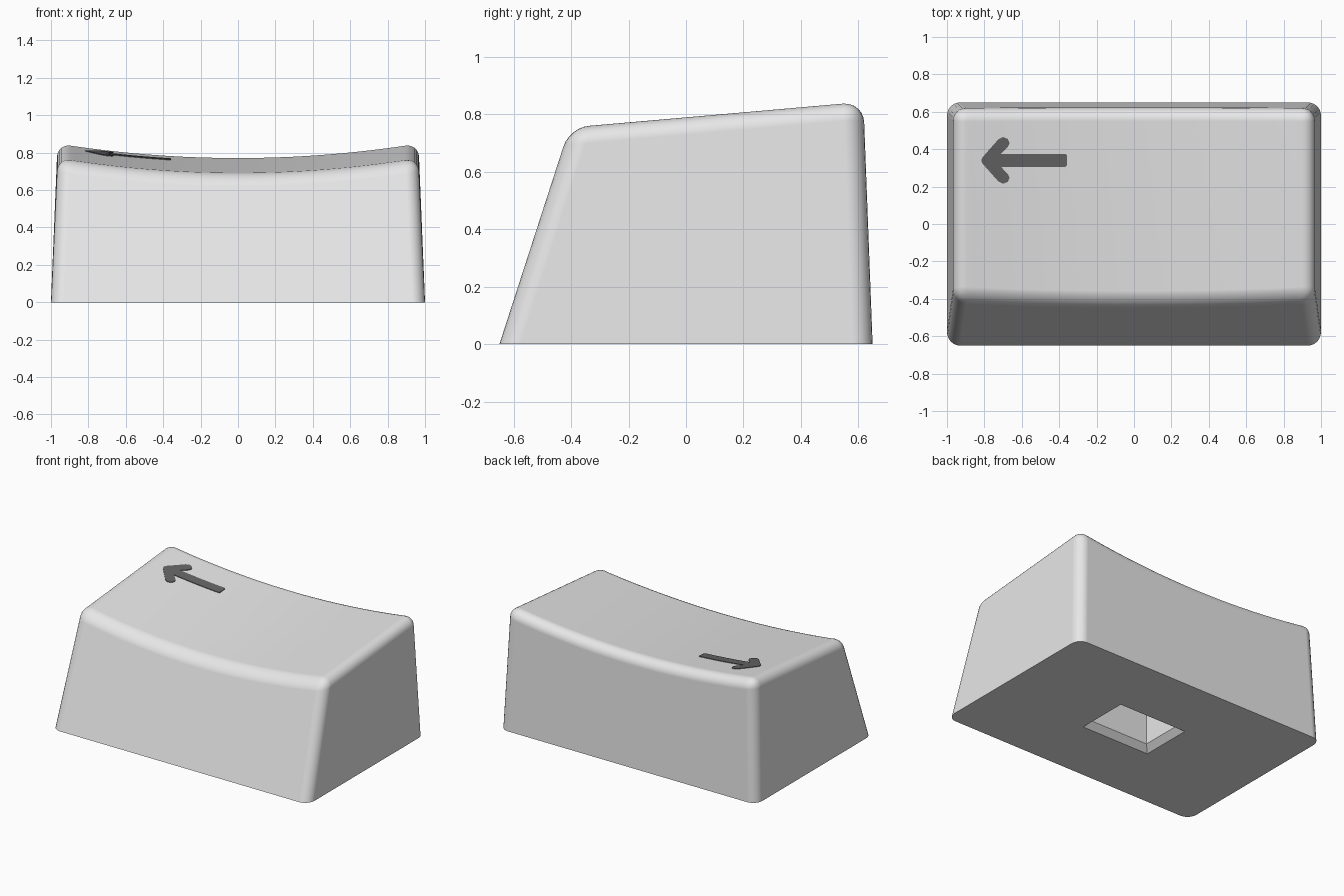
import bpy, bmesh, math

if "Cube" in bpy.data.objects:
    bpy.data.objects.remove(bpy.data.objects["Cube"], do_unlink=True)


def material(name, rgb):
    mat = bpy.data.materials.new(name)
    mat.use_nodes = True
    mat.diffuse_color = (*rgb, 1)
    mat.node_tree.nodes["Principled BSDF"].inputs["Base Color"].default_value = (*rgb, 1)
    return mat


def make_object(name, bm, mat):
    bmesh.ops.recalc_face_normals(bm, faces=bm.faces[:])
    mesh = bpy.data.meshes.new(name)
    bm.to_mesh(mesh)
    bm.free()
    mesh.materials.append(mat)
    obj = bpy.data.objects.new(name, mesh)
    bpy.context.collection.objects.link(obj)
    return obj


light_grey = material("light grey", (0.8, 0.8, 0.8))
dark_grey = material("dark grey", (0.13, 0.13, 0.13))

# Dished top surface: sloped towards the front, hollow across x
BASE, SLOPE, DISH = 0.723, 0.087, 0.083


def top_z(x, y):
    return BASE + SLOPE * y + DISH * x * x


def rim_point(x, foot_y, lean):
    """Where a leaning wall, starting at foot_y on the floor, meets the top."""
    z = (BASE + SLOPE * foot_y + DISH * x * x) / (1 - SLOPE * lean)
    return (x, foot_y + lean * z, z)


# Key body: tapered block with a dished top and rounded edges
bm = bmesh.new()
N = 20
xs = [0.965 * (2 * i / N - 1) for i in range(N + 1)]
front = [bm.verts.new(rim_point(x, -0.65, 0.324)) for x in xs]
back = [bm.verts.new(rim_point(x, 0.65, -0.038)) for x in xs]
fl, fr, br, bl = [bm.verts.new((x, y, 0)) for x, y in
                  ((-1, -0.65), (1, -0.65), (1, 0.65), (-1, 0.65))]
for i in range(N):
    bm.faces.new((front[i], front[i + 1], back[i + 1], back[i]))
bm.faces.new([fl, fr] + front[::-1])
bm.faces.new([br, bl] + back)
bm.faces.new((fr, br, back[-1], front[-1]))
bm.faces.new((bl, fl, front[0], back[0]))
bm.faces.new((bl, br, fr, fl))
bmesh.ops.recalc_face_normals(bm, faces=bm.faces[:])
rounded = [e for e in bm.edges if e.calc_face_angle() > 0.7
           and max(v.co.z for v in e.verts) > 0.01]
bmesh.ops.bevel(bm, geom=rounded, offset=0.07, segments=6, profile=0.5,
                affect='EDGES', clamp_overlap=False)
body = make_object("key_body", bm, light_grey)

# Socket cutter: rectangular hole with a chamfered mouth
bm = bmesh.new()
rings = []
for hx, hy, z in ((0.305, 0.225, -0.04), (0.225, 0.145, 0.04), (0.225, 0.145, 0.42)):
    rings.append([bm.verts.new((sx * hx, sy * hy, z))
                  for sx, sy in ((-1, -1), (1, -1), (1, 1), (-1, 1))])
for low, high in zip(rings, rings[1:]):
    for i in range(4):
        j = (i + 1) % 4
        bm.faces.new((low[i], low[j], high[j], high[i]))
bm.faces.new(rings[0][::-1])
bm.faces.new(rings[-1])
cutter = make_object("socket_cutter", bm, light_grey)
cutter.hide_render = True

bpy.ops.object.select_all(action='DESELECT')
body.select_set(True)
bpy.context.view_layer.objects.active = body
cut = body.modifiers.new("socket", 'BOOLEAN')
cut.operation = 'DIFFERENCE'
cut.solver = 'EXACT'
cut.object = cutter
bpy.ops.object.modifier_apply(modifier=cut.name)
bpy.data.objects.remove(cutter, do_unlink=True)

# Smooth body with crisp floor and socket edges
bpy.ops.object.shade_smooth_by_angle(angle=math.radians(30))
weighted = body.modifiers.new("weighted_normals", 'WEIGHTED_NORMAL')
weighted.keep_sharp = True

# Arrow mark: half outline mirrored about its axis, laid on the dished top
AXIS = 0.34
half = [(-0.817, 0.0), (-0.81, 0.017), (-0.725, 0.113), (-0.70, 0.125),
        (-0.675, 0.115), (-0.665, 0.092), (-0.674, 0.073), (-0.712, 0.034),
        (-0.365, 0.034), (-0.358, 0.027)]
outline = half + [(x, -y) for x, y in half[:0:-1]]
bm = bmesh.new()
bm.faces.new([bm.verts.new((x, AXIS + y, 0)) for x, y in outline])
for i in range(1, 10):
    bmesh.ops.bisect_plane(bm, geom=bm.verts[:] + bm.edges[:] + bm.faces[:],
                           plane_co=(-0.82 + 0.048 * i, 0, 0), plane_no=(1, 0, 0))
bmesh.ops.triangulate(bm, faces=bm.faces[:])
for f in bm.faces:
    if f.normal.z < 0:
        f.normal_flip()
plate = bmesh.ops.extrude_face_region(bm, geom=bm.faces[:])
raised = {v for v in plate["geom"] if isinstance(v, bmesh.types.BMVert)}
for v in bm.verts:
    v.co.z = top_z(v.co.x, v.co.y) + (0.004 if v in raised else -0.003)
make_object("arrow_mark", bm, dark_grey)
